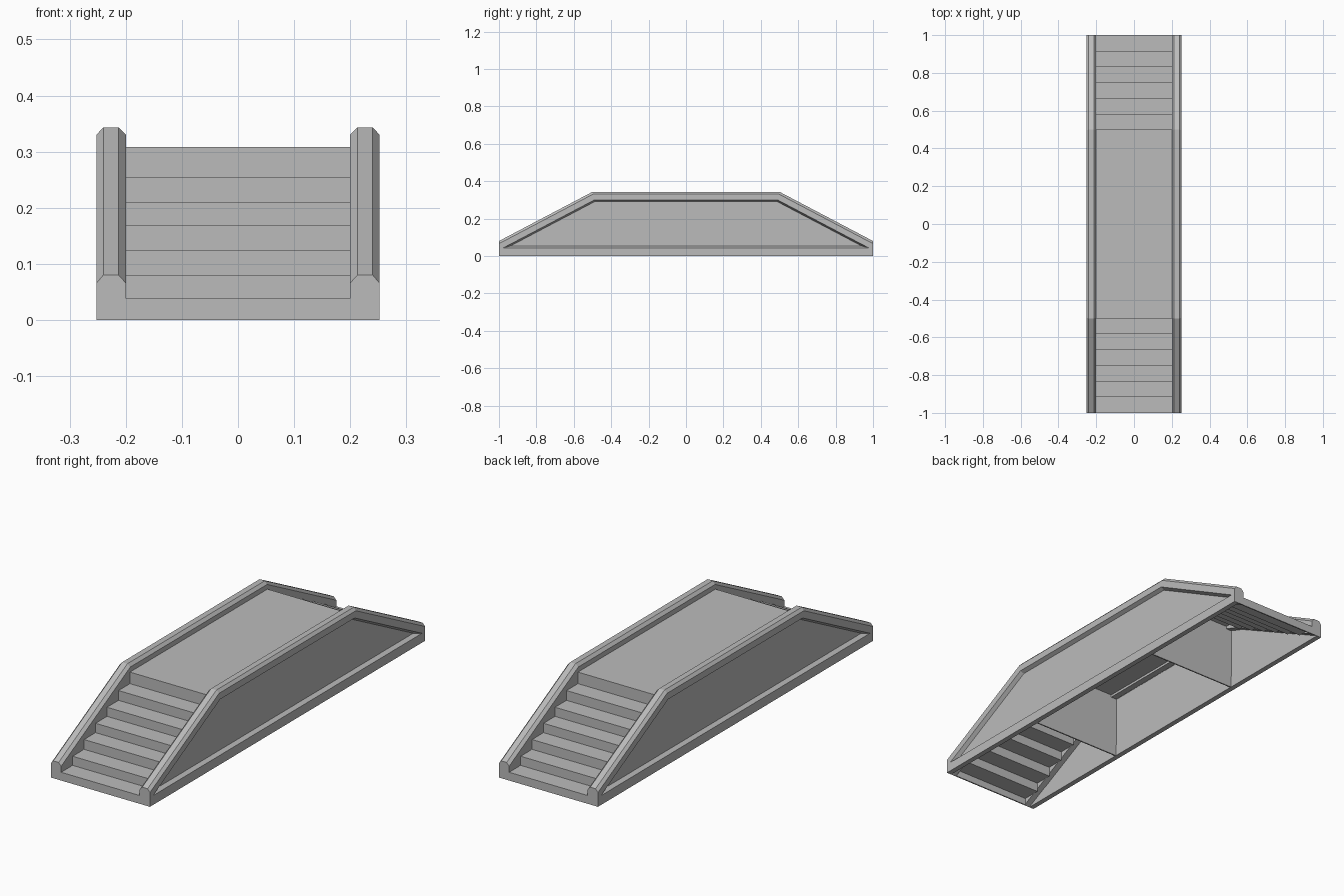
import bpy
import bmesh

cube = bpy.data.objects.get("Cube")
if cube:
    bpy.data.objects.remove(cube, do_unlink=True)

grey = bpy.data.materials.new("concrete_grey")
grey.use_nodes = True
COLOUR = (0.5, 0.5, 0.5, 1)
grey.diffuse_color = COLOUR
grey.node_tree.nodes["Principled BSDF"].inputs["Base Color"].default_value = COLOUR


def loft(name, rings):
    """Bridge closed rings of points into a capped solid."""
    bm = bmesh.new()
    loops = [[bm.verts.new(p) for p in ring] for ring in rings]
    n = len(loops[0])
    for a, b in zip(loops, loops[1:]):
        for i in range(n):
            j = (i + 1) % n
            bm.faces.new((a[i], a[j], b[j], b[i]))
    bm.faces.new(loops[0])
    bm.faces.new(loops[-1])
    bmesh.ops.recalc_face_normals(bm, faces=bm.faces)
    mesh = bpy.data.meshes.new(name)
    bm.to_mesh(mesh)
    bm.free()
    mesh.materials.append(grey)
    obj = bpy.data.objects.new(name, mesh)
    bpy.context.collection.objects.link(obj)
    return obj


def extrude_x(name, profile, x0, x1):
    return loft(name, [[(x, y, z) for y, z in profile] for x in (x0, x1)])


def extrude_y(name, profile, y0, y1):
    return loft(name, [[(x, y, z) for x, z in profile] for y in (y0, y1)])


# Steps and deck: one thin folded shell, open underneath
HEIGHTS = [0.038, 0.08, 0.125, 0.168, 0.21, 0.255, 0.308]
SHELL = 0.006
upper = [(-1, 0)]
for i, z in enumerate(HEIGHTS):
    y = -1 + i / 12
    upper += [(y, z), (y + 1 / 12, z)]
upper.pop()
lower = [(y + SHELL, max(0, z - SHELL)) for y, z in upper]
top_side = upper + [(-y, z) for y, z in reversed(upper)]
under_side = lower + [(-y, z) for y, z in reversed(lower)]
extrude_x("steps_and_deck", top_side + under_side[::-1], -0.202, 0.202)

# Cross walls under the deck
for label, y in (("front", -0.4), ("back", 0.4)):
    extrude_x(label + "_cross_wall",
              [(y - 0.003, 0.0), (y + 0.003, 0.0), (y + 0.003, 0.304), (y - 0.003, 0.304)],
              -0.23, 0.23)

# Stations along the rail: y, top height, depth scale, inward shift, inner lip depth
STATIONS = [(1, 0.08, 1.13, 0, 0.08), (0.5, 0.343, 1, 0.247, 0.08), (0.4, 0.343, 1, 0, 0.052)]
stations = [(-y, *rest, 1) for y, *rest in STATIONS]
stations += [(y, *rest, -1) for y, *rest in reversed(STATIONS)]

for label, s in (("left", 1), ("right", -1)):
    # Chamfered rail following the slope and the deck
    rings = []
    for y, top, scale, shift, lip, inward in stations:
        section = [(0.2, 0.0125), (0.213, 0), (0.24, 0), (0.252, 0.0125), (0.252, 0.043),
                   (0.232, 0.053), (0.229, 0.053), (0.229, lip), (0.2, lip)]
        rings.append([(s * x, y + inward * shift * d, max(0, top - d * scale))
                      for x, d in section])
    loft(label + "_rail", rings)

    # Base beam with a sloped ledge
    beam = [(0.228, 0), (0.252, 0), (0.252, 0.043), (0.232, 0.054), (0.228, 0.054)]
    extrude_y(label + "_base_beam", [(s * x, z) for x, z in beam], -1, 1)

    # Recessed side panel
    panel = [(-0.99, 0.01), (0.99, 0.01), (0.99, 0.03), (0.49, 0.295), (-0.49, 0.295), (-0.99, 0.03)]
    extrude_x(label + "_side_panel", panel, s * 0.23, s * 0.234)
